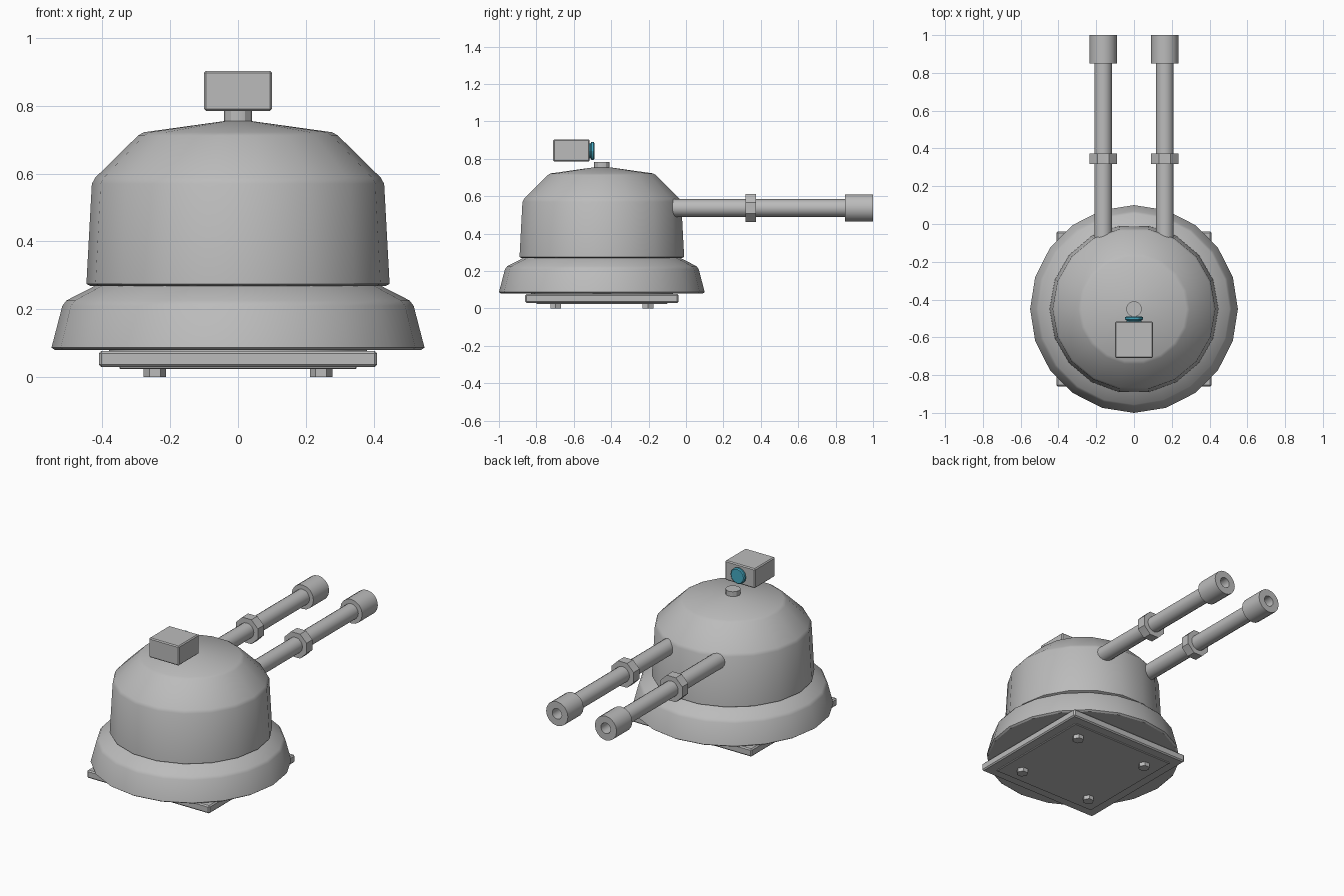
import bpy
import bmesh
from math import cos, sin, pi, radians
from mathutils import Matrix, Vector

cube = bpy.data.objects.get("Cube")
if cube:
    bpy.data.objects.remove(cube, do_unlink=True)


def make_material(name, color):
    mat = bpy.data.materials.new(name)
    mat.use_nodes = True
    mat.diffuse_color = (*color, 1)
    mat.node_tree.nodes["Principled BSDF"].inputs["Base Color"].default_value = (*color, 1)
    return mat


GREY = make_material("grey metal", (0.5, 0.5, 0.5))
TEAL = make_material("teal glass", (0.06, 0.4, 0.54))
CENTRE = -0.45  # y of the turret axis
TO_BACK = Matrix.Rotation(-pi / 2, 4, 'X')  # turns local z towards +y


def finish(name, bm, mat, smooth=True):
    bmesh.ops.recalc_face_normals(bm, faces=bm.faces)
    mesh = bpy.data.meshes.new(name)
    bm.to_mesh(mesh)
    bm.free()
    mesh.materials.append(mat)
    obj = bpy.data.objects.new(name, mesh)
    bpy.context.collection.objects.link(obj)
    if smooth:
        bpy.ops.object.select_all(action='DESELECT')
        obj.select_set(True)
        bpy.context.view_layer.objects.active = obj
        bpy.ops.object.shade_smooth_by_angle(angle=radians(30))
    return obj


def lathe(name, profile, sides, place, mat=GREY, turn=0.0, axis=None, smooth=True):
    """Spin (radius, height) points into a capped solid."""
    bm = bmesh.new()
    rings = []
    for r, h in profile:
        angles = [turn + 2 * pi * i / sides for i in range(sides)]
        rings.append([bm.verts.new((r * cos(a), r * sin(a), h)) for a in angles])
    for low, high in zip(rings, rings[1:]):
        for i in range(sides):
            j = (i + 1) % sides
            bm.faces.new((low[i], low[j], high[j], high[i]))
    bm.faces.new(rings[0][::-1])
    bm.faces.new(rings[-1])
    bm.transform(Matrix.Translation(place) @ (axis or Matrix.Identity(4)))
    return finish(name, bm, mat, smooth)


def box(name, low, high, bevel):
    low, high = Vector(low), Vector(high)
    bm = bmesh.new()
    bmesh.ops.create_cube(bm, size=1)
    for v in bm.verts:
        v.co = (low + high) / 2 + v.co * (high - low)
    obj = finish(name, bm, GREY, smooth=False)
    mod = obj.modifiers.new("bevel", 'BEVEL')
    mod.width = bevel
    mod.segments = 1
    return obj


# Square mounting plate, underside panel and feet
box("mounting_plate", (-0.41, CENTRE - 0.41, 0.03), (0.41, CENTRE + 0.41, 0.077), 0.007)
box("underside_panel", (-0.35, CENTRE - 0.35, 0.024), (0.35, CENTRE + 0.35, 0.05), 0.003)
for sx, side in ((1, "left"), (-1, "right")):
    for sy, end in ((1, "back"), (-1, "front")):
        lathe(f"foot_{end}_{side}", [(0.033, 0), (0.033, 0.04)], 6,
              (0.245 * sx, CENTRE + 0.247 * sy, 0))

# Flared base skirt, with a narrow collar joining it to the plate
lathe("base_collar", [(0.38, 0.07), (0.38, 0.09)], 20, (0, CENTRE, 0))
lathe("base_skirt", [(0.54, 0.08), (0.55, 0.087), (0.518, 0.21), (0.506, 0.226),
                     (0.42, 0.27), (0.4, 0.28)], 20, (0, CENTRE, 0))

# Rotating domed housing
lathe("turret_housing", [(0.435, 0.269), (0.447, 0.275), (0.431, 0.57), (0.421, 0.588),
                         (0.295, 0.712), (0.278, 0.722), (0.04, 0.755)],
      18, (0, CENTRE, 0))

# Camera stem, head and lens
lathe("camera_stem", [(0.042, 0.74), (0.042, 0.784)], 12, (0, CENTRE, 0))
box("camera_head", (-0.1, -0.71, 0.785), (0.1, -0.515, 0.903), 0.006)
lathe("camera_lens", [(0.04, -0.01), (0.04, 0.006), (0.048, 0.01), (0.048, 0.021),
                      (0.042, 0.026)], 12, (0, -0.516, 0.843), TEAL, axis=TO_BACK)

# Twin barrels, each with a collar and a hollow muzzle
for sx, side in ((1, "left"), (-1, "right")):
    x, z = 0.163 * sx, 0.537
    lathe(f"barrel_{side}", [(0.047, -0.073), (0.047, 0.86)], 16, (x, 0, z), axis=TO_BACK)
    lathe(f"barrel_collar_{side}", [(0.08, 0.317), (0.08, 0.374)], 8, (x, 0, z),
          turn=pi / 8, axis=TO_BACK, smooth=False)
    lathe(f"muzzle_{side}", [(0.073, 0.85), (0.073, 1.0), (0.032, 1.0), (0.032, 0.9)],
          16, (x, 0, z), axis=TO_BACK)
